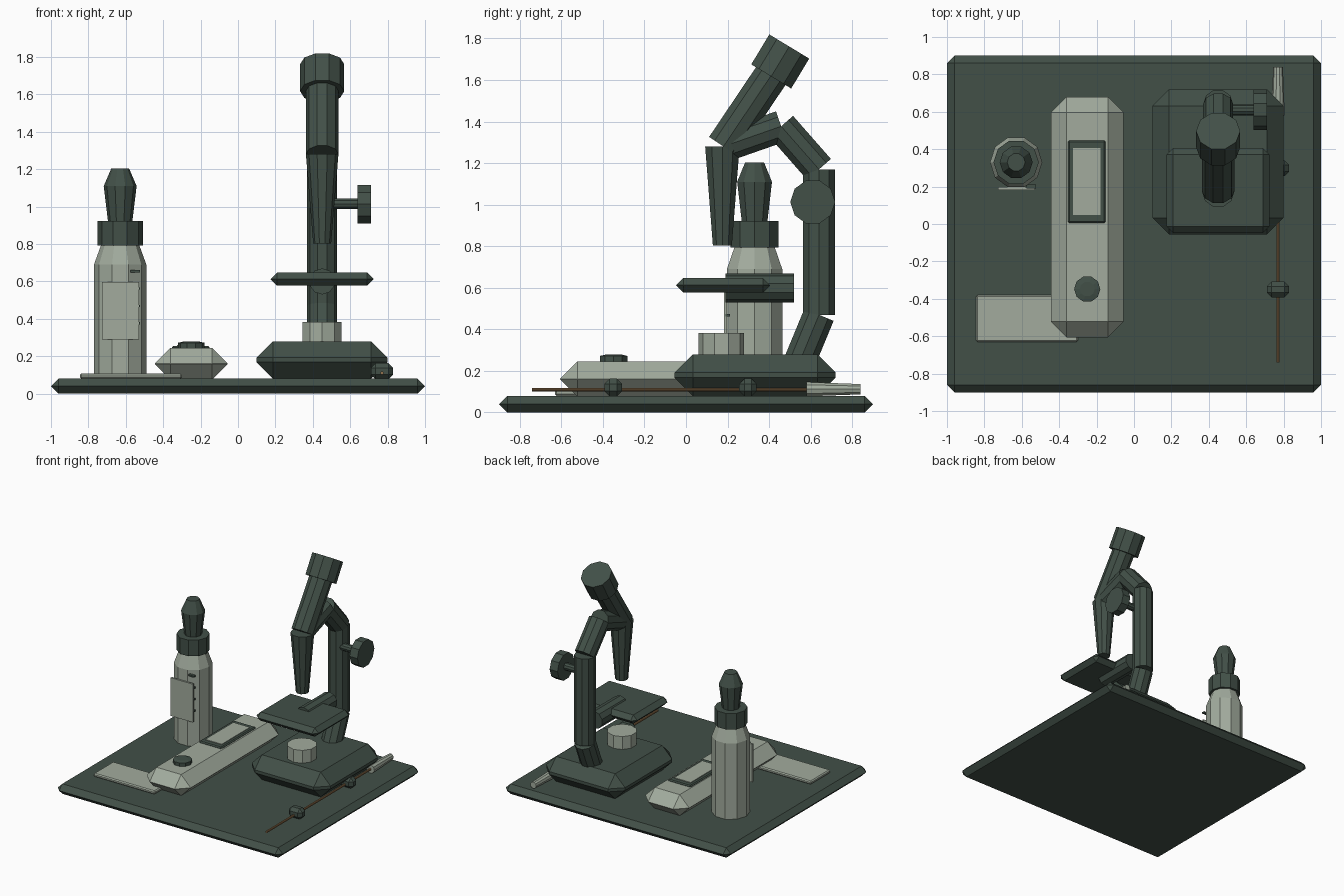
import bpy, math
from mathutils import Vector, Matrix

if "Cube" in bpy.data.objects:
    bpy.data.objects.remove(bpy.data.objects["Cube"])


def material(name, rgb):
    m = bpy.data.materials.new(name)
    m.diffuse_color = (*rgb, 1)
    m.use_nodes = True
    m.node_tree.nodes["Principled BSDF"].inputs["Base Color"].default_value = m.diffuse_color
    return m


DARK = material("dark green", (0.054, 0.080, 0.064))
PALE = material("pale sage", (0.36, 0.41, 0.34))
BROWN = material("copper brown", (0.30, 0.17, 0.075))
SIDES = 10


def make(name, verts, faces, mat):
    me = bpy.data.meshes.new(name)
    me.from_pydata(verts, [], faces)
    me.materials.append(mat)
    ob = bpy.data.objects.new(name, me)
    bpy.context.collection.objects.link(ob)
    return ob


def box(name, lo, hi, mat, bevel=0):
    """Box between two corners, with chamfered edges."""
    v = [(x, y, z) for x in (lo[0], hi[0]) for y in (lo[1], hi[1]) for z in (lo[2], hi[2])]
    f = [(0, 1, 3, 2), (4, 6, 7, 5), (0, 4, 5, 1), (2, 3, 7, 6), (0, 2, 6, 4), (1, 5, 7, 3)]
    ob = make(name, v, f, mat)
    if bevel:
        b = ob.modifiers.new("chamfer", "BEVEL")
        b.width, b.segments, b.limit_method = bevel, 1, "NONE"
    return ob


def tube(name, a, b, r1, r2, mat, turn=0):
    """Ten-sided tapered tube from a to b, first corner toward +x where possible."""
    a, b = Vector(a), Vector(b)
    d = (b - a).normalized()
    u = Vector((0, 1, 0)) if abs(d.x) > 0.9 else Vector((1, 0, 0))
    w = d.cross(u)
    v = []
    for p, r in ((a, r1), (b, r2)):
        for i in range(SIDES):
            t = 2 * math.pi * i / SIDES + turn
            v.append(p + (u * math.cos(t) + w * math.sin(t)) * r)
    n = SIDES
    f = [(i, (i + 1) % n, n + (i + 1) % n, n + i) for i in range(n)]
    f += [tuple(range(n))[::-1], tuple(range(n, 2 * n))]
    return make(name, v, f, mat)


def lathe(name, cx, cy, profile, mat):
    """Ten-sided turned shape from (radius, height) points, closed at both ends."""
    n = SIDES
    v = [(cx + r * math.cos(2 * math.pi * i / n), cy + r * math.sin(2 * math.pi * i / n), z)
         for r, z in profile for i in range(n)]
    f = [(k * n + i, k * n + (i + 1) % n, (k + 1) * n + (i + 1) % n, (k + 1) * n + i)
         for k in range(len(profile) - 1) for i in range(n)]
    f += [tuple(range(n))[::-1], tuple(range(len(v) - n, len(v)))]
    return make(name, v, f, mat)


# Bench mat
box("bench_mat", (-1, -0.9, 0), (1, 0.9, 0.08), DARK, 0.0399)

# Microscope foot, lamp and stage
X = 0.45
box("microscope_foot", (0.10, -0.055, 0.08), (0.80, 0.72, 0.28), DARK, 0.088)
tube("lamp", (X, 0.17, 0.27), (X, 0.17, 0.383), 0.11, 0.11, PALE, math.pi / 2)
box("stage", (0.175, -0.047, 0.577), (0.725, 0.405, 0.647), DARK, 0.0345)
tube("stage_bracket", (X, 0.19, 0.60), (X, 0.52, 0.60), 0.07, 0.07, DARK, math.pi / 2)

# Curved arm made of straight lengths
path = [(0.545, 0.24), (0.64, 0.47), (0.64, 1.17), (0.458, 1.377), (0.18, 1.28)]
for i, (p, q) in enumerate(zip(path, path[1:])):
    tube(f"arm_{i + 1}", (X, *p), (X, *q), 0.08, 0.08, DARK)

# Optics
tube("objective", (X, 0.175, 0.803), (X, 0.175, 1.28), 0.048, 0.087, DARK)
tube("eyepiece_tube", (X, 0.18, 1.28), (X, 0.412, 1.625), 0.087, 0.087, DARK)
tube("eyepiece_cap", (X, 0.41, 1.617), (X, 0.497, 1.761), 0.118, 0.118, DARK)

# Focus knob
tube("knob_shaft", (0.46, 0.61, 1.015), (0.65, 0.61, 1.015), 0.03, 0.03, DARK)
tube("focus_knob", (0.64, 0.61, 1.013), (0.71, 0.61, 1.013), 0.108, 0.108, DARK)

# Dropper bottle
BX, BY = -0.63, 0.33
lathe("bottle", BX, BY, [(0.14, 0.08), (0.14, 0.69), (0.10, 0.80)], PALE)
lathe("bottle_collar", BX, BY, [(0.121, 0.793), (0.121, 0.922)], DARK)
lathe("dropper_bulb", BX, BY, [(0.065, 0.92), (0.088, 1.11), (0.048, 1.203)], DARK)
box("bottle_label", (-0.727, 0.183, 0.29), (-0.53, 0.198, 0.597), PALE)
for i in range(4):
    z = 0.655 - 0.093 * i
    box(f"bottle_mark_{i + 1}", (-0.575, 0.19, z - 0.006), (-0.525, 0.212, z + 0.006), DARK)

# Glass slide
box("slide", (-0.845, -0.63, 0.08), (-0.30, -0.38, 0.108), PALE, 0.008)

# Meter with screen and button
box("meter_body", (-0.445, -0.607, 0.075), (-0.055, 0.68, 0.245), PALE, 0.0845)
box("screen_frame", (-0.353, 0.005, 0.235), (-0.152, 0.447, 0.256), DARK, 0.008)
box("screen", (-0.325, 0.048, 0.25), (-0.178, 0.405, 0.261), PALE)
lathe("meter_button", -0.25, -0.348, [(0.07, 0.24), (0.07, 0.272), (0.04, 0.279)], DARK)

# Probe with handle and two clips
tube("probe_rod", (0.77, -0.74, 0.11), (0.77, 0.60, 0.11), 0.009, 0.009, BROWN)
tube("probe_handle", (0.77, 0.58, 0.112), (0.77, 0.84, 0.112), 0.036, 0.026, PALE)
for name, y in (("front", -0.35), ("rear", 0.298)):
    box(f"probe_clip_{name}", (0.71, y - 0.042, 0.078), (0.83, y + 0.042, 0.163), DARK, 0.025)
